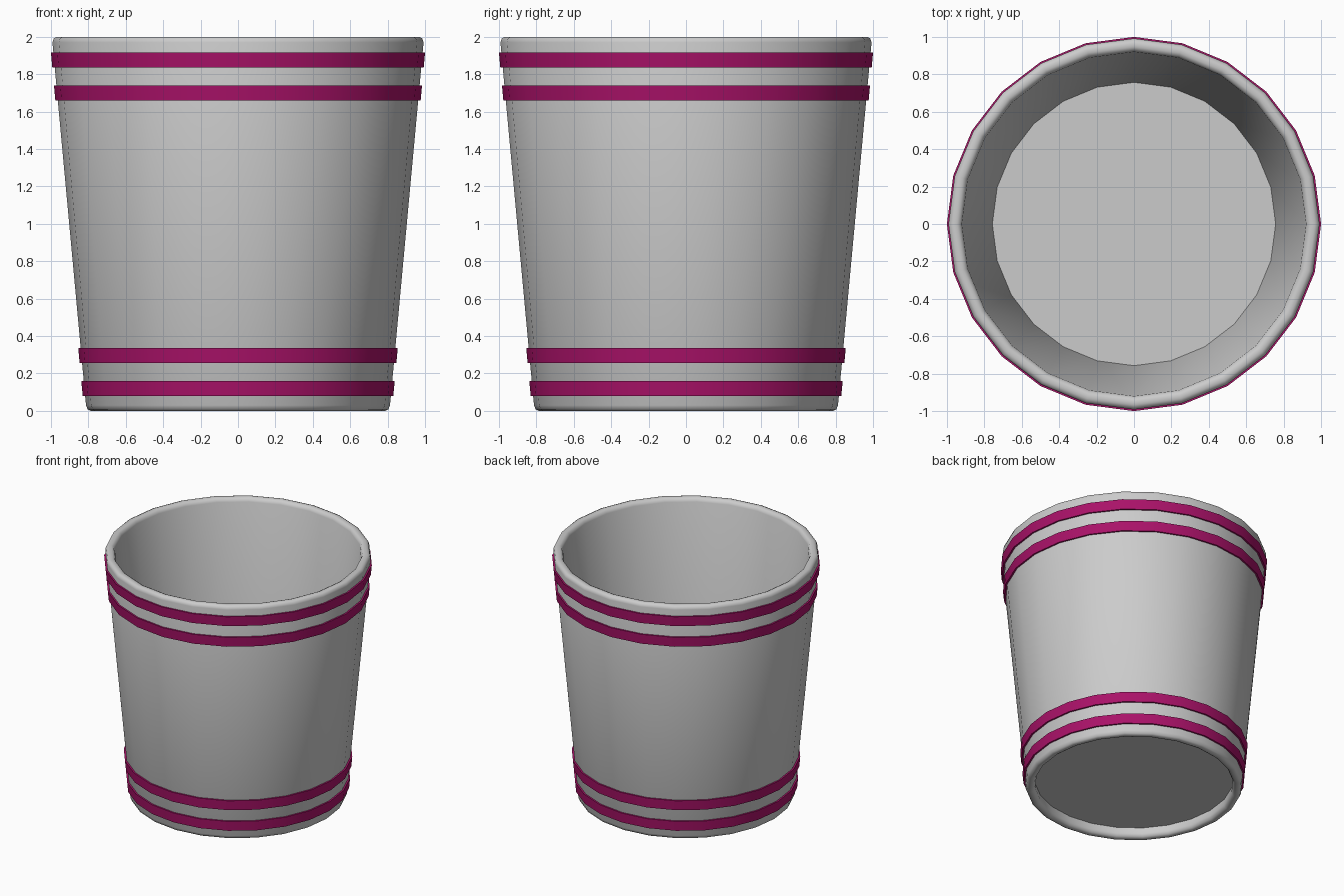
import bpy, bmesh, math

if "Cube" in bpy.data.objects:
    bpy.data.objects.remove(bpy.data.objects["Cube"])

SIDES = 24


def outer(z):
    """Radius of the tapered outer wall at height z."""
    return 0.81 + 0.0925 * z


def inner(z):
    return outer(z) - 0.072


def lathe(name, profile, angle, closed=False):
    """Revolve (radius, z) points; radius 0 makes a pole, closed makes a ring."""
    bm = bmesh.new()
    rings = []
    for r, z in profile:
        if r == 0:
            rings.append([bm.verts.new((0, 0, z))] * SIDES)
        else:
            rings.append([bm.verts.new((r * math.cos(math.tau * i / SIDES),
                                        r * math.sin(math.tau * i / SIDES), z))
                          for i in range(SIDES)])
    pairs = list(zip(rings, rings[1:]))
    if closed:
        pairs.append((rings[-1], rings[0]))
    for a, b in pairs:
        for i in range(SIDES):
            j = (i + 1) % SIDES
            bm.faces.new(dict.fromkeys((a[i], a[j], b[j], b[i])))
    bmesh.ops.recalc_face_normals(bm, faces=bm.faces)
    mesh = bpy.data.meshes.new(name)
    bm.to_mesh(mesh)
    bm.free()
    obj = bpy.data.objects.new(name, mesh)
    bpy.context.collection.objects.link(obj)
    bpy.ops.object.select_all(action='DESELECT')
    obj.select_set(True)
    bpy.context.view_layer.objects.active = obj
    bpy.ops.object.shade_smooth_by_angle(angle=math.radians(angle))
    return obj


# Bucket: recessed underside, rounded foot, tapered wall, rounded rim, floor
lathe("bucket_body", [
    (0, 0.08), (inner(0.08), 0.08),
    (inner(0.03), 0.03), (0.752, 0.008), (0.768, 0),
    (0.788, 0), (0.804, 0.008), (outer(0.03), 0.03),
    (outer(1.97), 1.97), (0.985, 1.992), (0.967, 2),
    (0.947, 2), (0.93, 1.992), (inner(1.97), 1.97),
    (inner(0.21), 0.21), (0, 0.21)], 55)

# Coloured bands hugging the wall
paint = bpy.data.materials.new("band_paint")
paint.diffuse_color = (0.4, 0.006, 0.14, 1)
paint.use_nodes = True
paint.node_tree.nodes["Principled BSDF"].inputs["Base Color"].default_value = paint.diffuse_color
bands = {"lower_band_1": 0.08, "lower_band_2": 0.257,
         "upper_band_1": 1.66, "upper_band_2": 1.837}
for name, z in bands.items():
    top = z + 0.08
    band = lathe(name, [(outer(z) + 0.013, z), (outer(top) + 0.013, top),
                        (outer(top) - 0.02, top), (outer(z) - 0.02, z)], 30, closed=True)
    band.data.materials.append(paint)
